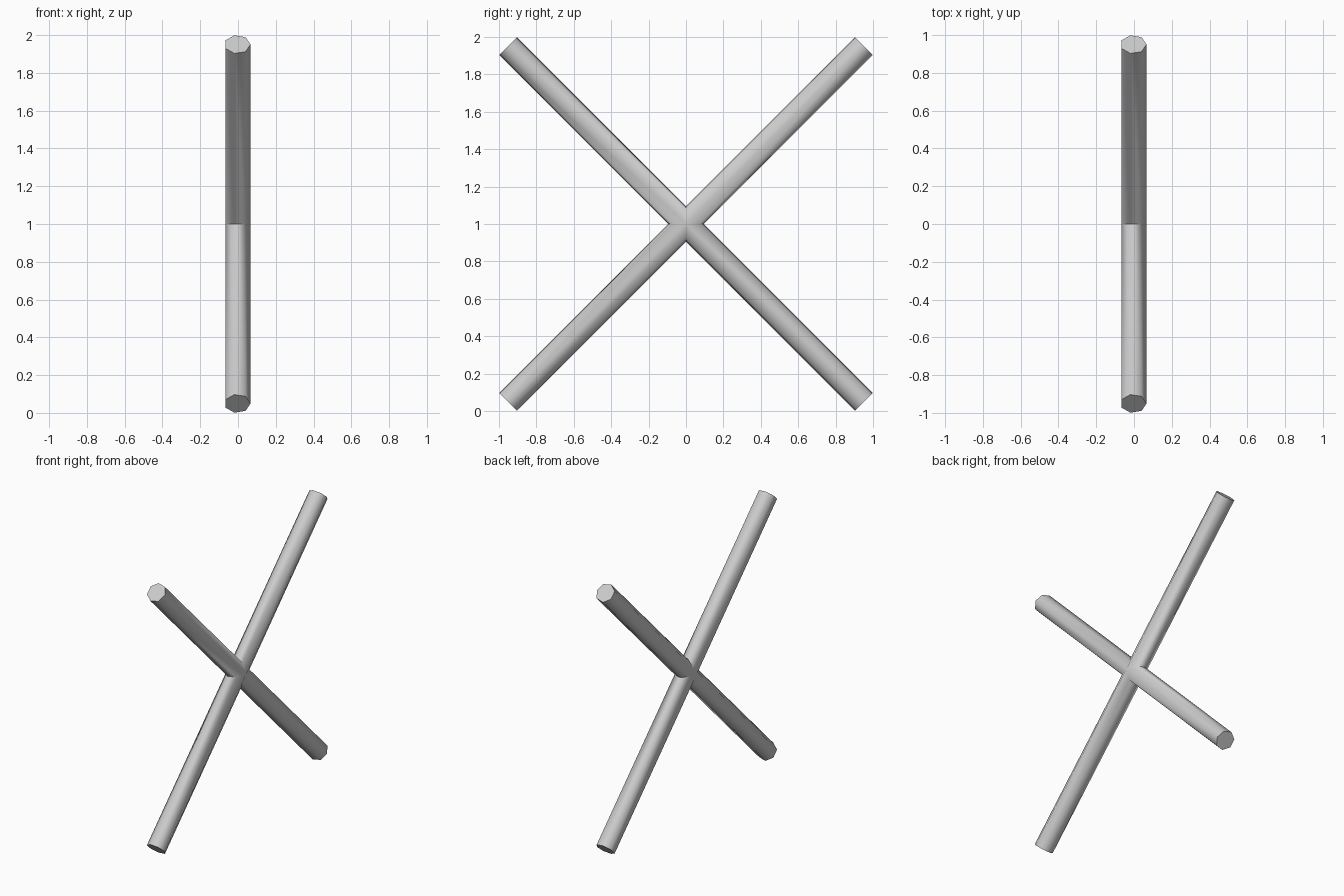
import bpy, bmesh
from math import sin, cos, pi, sqrt, radians
from mathutils import Vector

if "Cube" in bpy.data.objects:
    bpy.data.objects.remove(bpy.data.objects["Cube"])

SIDES = 7
RADIUS = 0.0695
SHIFT = -RADIUS * (1 - cos(pi / SIDES)) / 2   # centres the odd-sided section on x
REACH = sqrt(2) - RADIUS * sin(3 * 2 * pi / 14 + 2 * pi / 28)  # arm length

# Seven-sided section (x, v), with a midpoint on the flat back side
section = []
for i in range(SIDES):
    a = 2 * pi * i / SIDES
    section.append((RADIUS * cos(a) + SHIFT, RADIUS * sin(a)))
    if i == SIDES // 2:
        section.append((-RADIUS * cos(pi / SIDES) + SHIFT, 0.0))

bm = bmesh.new()


def add_arm(sy, sz):
    """One arm running diagonally from the centre, mitred to its neighbours."""
    along = Vector((0, sy, sz)).normalized()
    across = Vector((0, -sz, sy)).normalized()

    def point(x, v, u):
        return bm.verts.new(Vector((x, 0, 1)) + across * v + along * u)

    inner = [point(x, v, abs(v)) for x, v in section]
    outer = [point(x, v, REACH) for x, v in section]
    n = len(section)
    for i in range(n):
        j = (i + 1) % n
        bm.faces.new((inner[i], inner[j], outer[j], outer[i]))
    bm.faces.new(outer)


# Four arms form the crossed bars
for sy in (-1, 1):
    for sz in (-1, 1):
        add_arm(sy, sz)

bmesh.ops.remove_doubles(bm, verts=bm.verts, dist=1e-4)
bmesh.ops.recalc_face_normals(bm, faces=bm.faces)
mesh = bpy.data.meshes.new("crossed_bars")
bm.to_mesh(mesh)
bm.free()

bars = bpy.data.objects.new("crossed_bars", mesh)
bpy.context.collection.objects.link(bars)
bpy.context.view_layer.objects.active = bars
bars.select_set(True)
bpy.ops.object.shade_smooth_by_angle(angle=radians(60))
